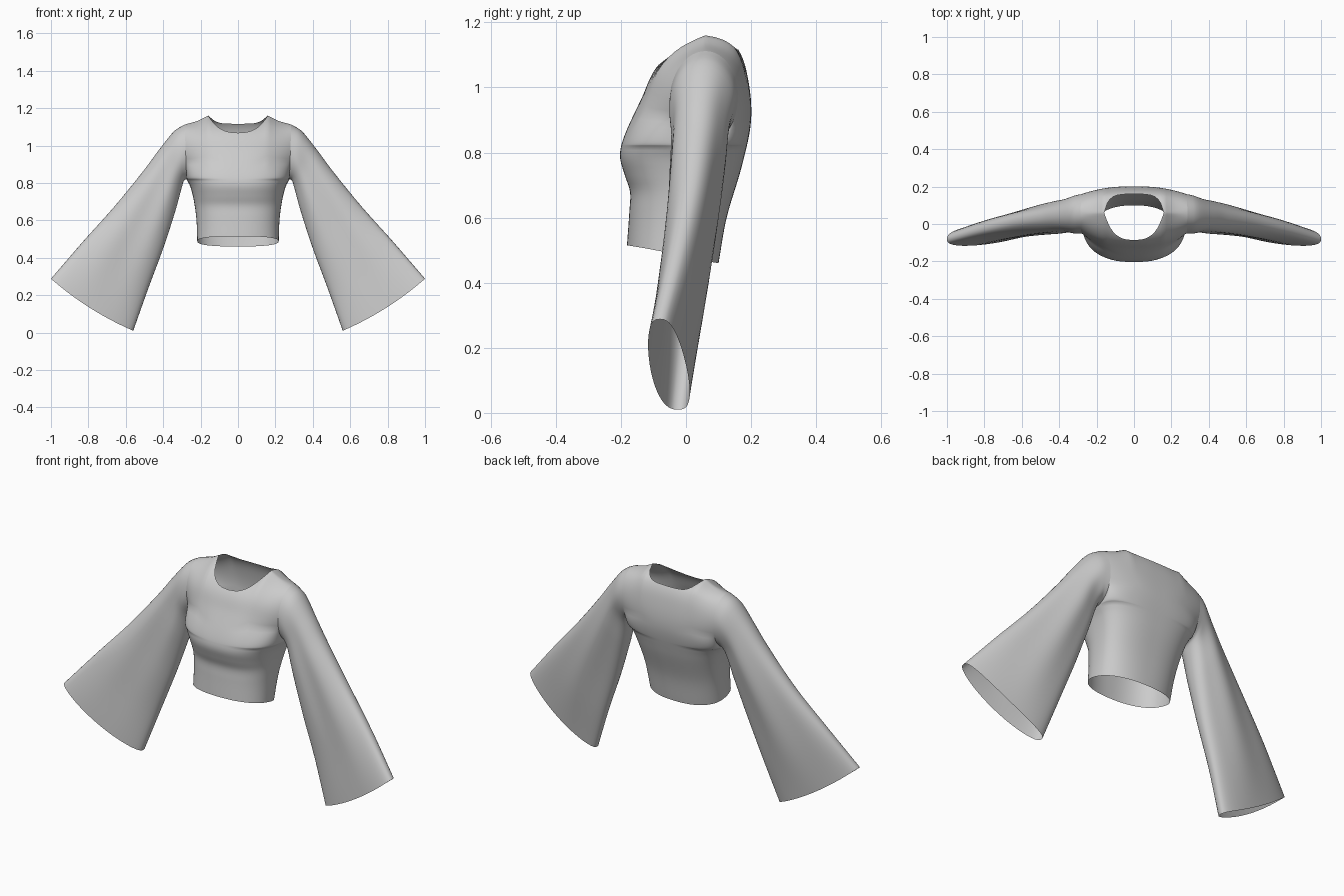
import bpy, bmesh, math
from mathutils import Vector

if "Cube" in bpy.data.objects:
    bpy.data.objects.remove(bpy.data.objects["Cube"])


def curve(keys, x):
    """Smooth interpolation through (x, value, ...) keys; returns a list of values."""
    n = len(keys)
    i = 0
    while i < n - 2 and x > keys[i + 1][0]:
        i += 1
    a, b = keys[i], keys[i + 1]
    p, q = keys[max(i - 1, 0)], keys[min(i + 2, n - 1)]
    d = b[0] - a[0]
    t = min(max((x - a[0]) / d, 0), 1)
    out = []
    for k in range(1, len(a)):
        m0 = (b[k] - p[k]) / (b[0] - p[0]) * d
        m1 = (q[k] - a[k]) / (q[0] - a[0]) * d
        out.append((2*t**3 - 3*t*t + 1) * a[k] + (t**3 - 2*t*t + t) * m0
                   + (3*t*t - 2*t**3) * b[k] + (t**3 - t*t) * m1)
    return out


def add_grid(bm, rows, closed=False):
    vs = [[bm.verts.new(p) for p in r] for r in rows]
    n = len(vs[0])
    for r0, r1 in zip(vs, vs[1:]):
        for j in range(n if closed else n - 1):
            k = (j + 1) % n
            bm.faces.new((r0[j], r0[k], r1[k], r1[j]))


def finish(name, bm):
    bmesh.ops.remove_doubles(bm, verts=bm.verts, dist=0.0005)
    bmesh.ops.recalc_face_normals(bm, faces=bm.faces)
    for f in bm.faces:
        f.smooth = True
    me = bpy.data.meshes.new(name)
    bm.to_mesh(me)
    bm.free()
    ob = bpy.data.objects.new(name, me)
    bpy.context.collection.objects.link(ob)
    mir = ob.modifiers.new("mirror", 'MIRROR')
    mir.merge_threshold = 0.001
    return ob


# Torso profiles: (z, y) down the centre front and back, (z, half width) at the side
FRONT = [(0.46, -0.185), (0.52, -0.181), (0.62, -0.174), (0.68, -0.172), (0.73, -0.188),
         (0.79, -0.203), (0.85, -0.190), (0.97, -0.135), (1.06, -0.092), (1.12, -0.025), (1.16, 0.06)]
BACK = [(0.46, 0.10), (0.60, 0.125), (0.76, 0.172), (0.90, 0.20), (1.03, 0.19),
        (1.12, 0.158), (1.15, 0.11), (1.16, 0.06)]
WIDTH = [(0.46, 0.217), (0.60, 0.222), (0.70, 0.235), (0.78, 0.255), (0.82, 0.275)]
# Top edges by fraction of half width: neckline, then shoulder seam
NECK_F = [(0, 1.068), (0.2, 1.074), (0.36, 1.095), (0.47, 1.125), (0.56, 1.16)]
NECK_B = [(0, 1.116), (0.3, 1.119), (0.43, 1.131), (0.56, 1.16)]
SHOULDER = [(0.56, 1.16), (0.75, 1.133), (1.0, 1.112)]
ARM_Z, ARM_H = 0.82, 0.105
cols = [0.056 * i for i in range(10)] + [0.56 + 0.44 * math.sin(k / 14 * math.pi / 2) for k in range(15)]


def sheet(profile, neck, hem_mid, sign):
    rows = []
    # Below the underarm: closed rounded sections down to the sloping hem
    for i in range(24):
        row = []
        for s in cols:
            drop = 1 - (1 - s ** 2.5) ** 0.4
            hem = hem_mid + (0.488 - hem_mid) * drop
            f = i / 24
            z = hem + (ARM_Z - hem) * f
            c = curve(profile, z)[0]
            side = -0.035 + 0.085 * f
            p = 2.3 + 0.4 * f
            y = side + (c - side) * (1 - s ** p) ** (1 / p)
            row.append((s * curve(WIDTH, z)[0], y, z))
        rows.append(row)
    # Above the underarm: sheet runs from the centre to the armhole edge
    for i in range(25):
        v = (1 - math.cos(math.pi * i / 24)) / 2
        row = []
        edge = 0.05 + 0.01 * v + sign * ARM_H * 2 * math.sqrt(max(v * (1 - v), 0))
        q = 2.7 - 1.7 * min(v / 0.3, 1)
        for s in cols:
            full = 1.16 if s <= 0.56 else curve(SHOULDER, s)[0]
            top = curve(neck, s)[0] if s < 0.56 else full
            z = ARM_Z + v * (top - ARM_Z)
            c = curve(profile, ARM_Z + (z - ARM_Z) * (1.16 - ARM_Z) / (full - ARM_Z))[0]
            y = edge + (c - edge) * (1 - s ** 2.7) ** (1 / q)
            row.append((s * (0.275 + 0.01 * v), y, z))
        rows.append(row)
    return rows


bm = bmesh.new()
add_grid(bm, sheet(FRONT, NECK_F, 0.515, -1))
add_grid(bm, sheet(BACK, NECK_B, 0.46, 1))
finish("bodice", bm)

# Bell sleeves: t, top point, bottom point, half thickness
SLEEVE = [(0, 0.285, 0.06, 1.112, 0.275, 0.05, 0.82, 0.105),
          (0.08, 0.34, 0.055, 1.078, 0.289, 0.045, 0.812, 0.101),
          (0.2, 0.42, 0.045, 0.98, 0.302, 0.04, 0.77, 0.088),
          (0.34, 0.50, 0.035, 0.872, 0.335, 0.03, 0.65, 0.084),
          (0.56, 0.66, 0.01, 0.675, 0.40, 0.015, 0.45, 0.075),
          (0.78, 0.83, -0.03, 0.485, 0.48, 0.0, 0.235, 0.066),
          (1, 1.0, -0.08, 0.288, 0.56, -0.025, 0.01, 0.056)]
rows = []
for i in range(41):
    t = i / 40
    k = curve(SLEEVE, t)
    T, B, h = Vector(k[0:3]), Vector(k[3:6]), k[6]
    ring = []
    for j in range(48):
        a = 2 * math.pi * j / 48
        ca, sa = math.cos(a), math.sin(a)
        flat = math.copysign(abs(sa) ** (1 - 0.25 * t), sa)
        p = (T + B) / 2 + (T - B) / 2 * ca + Vector((0, h * flat, 0))
        p += Vector((0.010, 0, -0.018)) * sa * sa * t ** 3
        # soft drape fold along the sleeve
        p.y += 0.006 * math.sin(5 * ca + 3 * t) * sa * sa * math.sin(math.pi * t)
        ring.append(p)
    rows.append(ring)
bm = bmesh.new()
add_grid(bm, rows, closed=True)
finish("bell_sleeves", bm)
